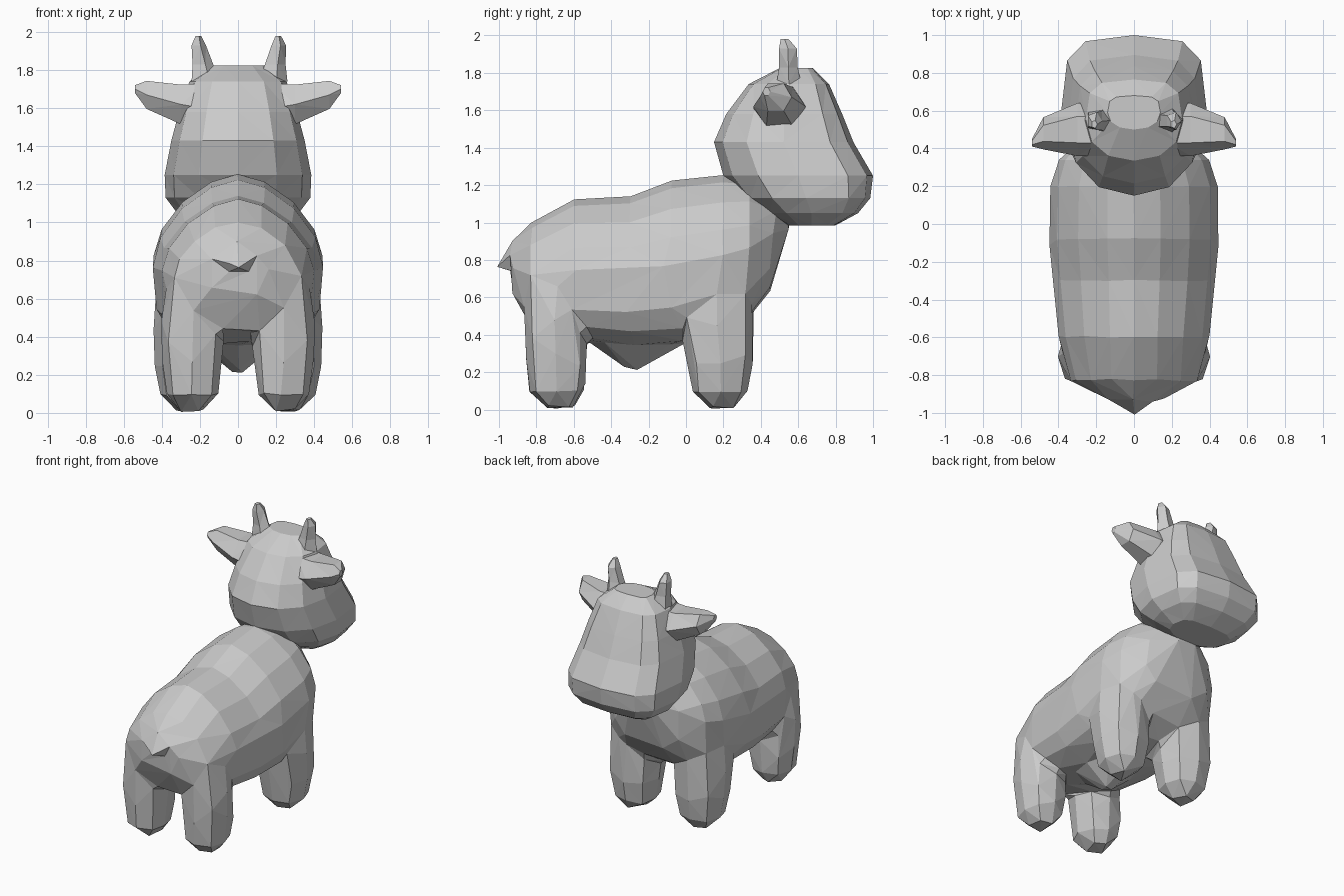
import bpy, bmesh, math

if "Cube" in bpy.data.objects:
    bpy.data.objects.remove(bpy.data.objects["Cube"])


def ring(n, rx, rv, e_pos=2.4, e_neg=2.4):
    """Squared-off oval as (x, v) pairs; separate roundness for +v and -v."""
    pts = []
    for i in range(n):
        a = 2 * math.pi * i / n
        c, s = round(math.cos(a), 6), round(math.sin(a), 6)
        p = 2 / (e_pos if s >= 0 else e_neg)
        pts.append((math.copysign(abs(c) ** p, c) * rx, math.copysign(abs(s) ** p, s) * rv))
    return pts


def loft(name, rings):
    """Skin a list of equally sized point rings into a closed faceted solid."""
    bm = bmesh.new()
    rows = [[bm.verts.new(p) for p in r] for r in rings]
    n = len(rows[0])
    for a, b in zip(rows, rows[1:]):
        for i in range(n):
            j = (i + 1) % n
            bm.faces.new((a[i], a[j], b[j], b[i]))
    bm.faces.new(rows[0])
    bm.faces.new(rows[-1])
    bmesh.ops.triangulate(bm, faces=bm.faces[:])
    bmesh.ops.recalc_face_normals(bm, faces=bm.faces[:])
    me = bpy.data.meshes.new(name)
    bm.to_mesh(me)
    bm.free()
    ob = bpy.data.objects.new(name, me)
    bpy.context.collection.objects.link(ob)
    return ob


def along_y(name, n, sections, ep=2.3, en=2.3):
    """sections: y, top z, bottom z, half width."""
    return loft(name, [[(x, y, (t + b) / 2 + v) for x, v in ring(n, w, (t - b) / 2, ep, en)]
                       for y, t, b, w in sections])


def along_z(name, n, sections, ep=2.6, en=2.6, cx=0.0):
    """sections: z, back y, front y, half width, sideways offset."""
    return loft(name, [[(cx + dx + x, (y0 + y1) / 2 + v, z) for x, v in ring(n, w, (y1 - y0) / 2, ep, en)]
                       for z, y0, y1, w, dx in sections])


def fuse(name, parts, voxel, triangles):
    """Melt overlapping parts into one skin, then reduce it to large flat facets."""
    bm = bmesh.new()
    for p in parts:
        bm.from_mesh(p.data)
        bpy.data.objects.remove(p)
    me = bpy.data.meshes.new(name)
    bm.to_mesh(me)
    bm.free()
    ob = bpy.data.objects.new(name, me)
    bpy.context.collection.objects.link(ob)
    mod = ob.modifiers.new("skin", 'REMESH')
    mod.mode, mod.voxel_size = 'VOXEL', voxel
    mod = ob.modifiers.new("soften", 'SMOOTH')
    mod.factor, mod.iterations = 0.5, 5
    dense = ob.evaluated_get(bpy.context.evaluated_depsgraph_get()).to_mesh()
    ratio = triangles / (2 * len(dense.polygons))
    mod = ob.modifiers.new("facets", 'DECIMATE')
    mod.ratio = ratio
    return ob


# Torso with chest and neck root
torso = [along_y("torso", 16, [
    (-0.93, 0.90, 0.62, 0.15), (-0.83, 1.00, 0.44, 0.34), (-0.60, 1.125, 0.37, 0.40),
    (-0.30, 1.14, 0.34, 0.43), (-0.08, 1.225, 0.34, 0.45), (0.20, 1.255, 0.40, 0.445),
    (0.34, 1.24, 0.49, 0.40), (0.45, 1.17, 0.63, 0.28), (0.50, 1.12, 0.79, 0.19),
    (0.55, 1.06, 0.97, 0.08)], 1.65, 3.2)]

# Pointed tail
torso.append(along_y("tail", 6, [(-0.78, 1.01, 0.72, 0.30), (-0.91, 0.905, 0.76, 0.14),
                                 (-1.005, 0.795, 0.74, 0.03)], 2, 2))

# Udder
torso.append(along_z("udder", 8, [(0.42, -0.54, 0.02, 0.30, 0), (0.32, -0.48, -0.05, 0.15, 0),
                                  (0.22, -0.32, -0.23, 0.04, 0)], 2, 2))

# Head, from chin up to crown, with a flat broad muzzle
along_z("head", 12, [
    (0.985, 0.54, 0.80, 0.22, 0), (1.05, 0.42, 0.92, 0.32, 0), (1.13, 0.30, 0.985, 0.38, 0),
    (1.25, 0.20, 1.0, 0.385, 0), (1.43, 0.15, 0.895, 0.35, 0), (1.58, 0.215, 0.835, 0.31, 0),
    (1.74, 0.335, 0.765, 0.255, 0), (1.825, 0.50, 0.68, 0.14, 0)], 3.4, 2.2)

for side, s in (("right", 1), ("left", -1)):
    # Legs
    torso.append(along_z("front_leg_" + side, 8, [
        (0.005, 0.12, 0.26, 0.06, 0), (0.09, 0.035, 0.33, 0.145, 0), (0.25, 0.005, 0.36, 0.175, 0),
        (0.45, -0.03, 0.365, 0.18, 0), (0.62, -0.03, 0.36, 0.17, 0),
        (0.80, 0.02, 0.33, 0.13, -s * 0.05)], cx=s * 0.265))
    torso.append(along_z("hind_leg_" + side, 8, [
        (0.005, -0.75, -0.60, 0.06, 0), (0.09, -0.84, -0.545, 0.135, 0), (0.25, -0.855, -0.525, 0.16, 0),
        (0.48, -0.865, -0.54, 0.165, 0), (0.66, -0.88, -0.50, 0.16, -s * 0.02),
        (0.80, -0.85, -0.50, 0.13, -s * 0.05)], cx=s * 0.24))

    # Ears: root, wide middle and blunt tip
    ears = [(0.18, 0.50, 1.60, 0.14, 0.15), (0.30, 0.50, 1.62, 0.14, 0.12),
            (0.48, 0.48, 1.67, 0.085, 0.085), (0.54, 0.43, 1.70, 0.02, 0.025)]
    loft("ear_" + side, [[(s * x, y + u, z + v) for u, v in ring(6, ry, rz, 2, 2)]
                         for x, y, z, ry, rz in ears])

    # Horns
    along_z("horn_" + side, 5, [
        (1.74, 0.48, 0.62, 0.085, 0), (1.83, 0.495, 0.60, 0.06, s * 0.015),
        (1.93, 0.495, 0.595, 0.042, s * 0.035), (1.98, 0.505, 0.55, 0.016, s * 0.035)],
        2, 2, cx=s * 0.175)

# Torso, legs, tail and udder become one faceted body
fuse("body", torso, 0.025, 420)
